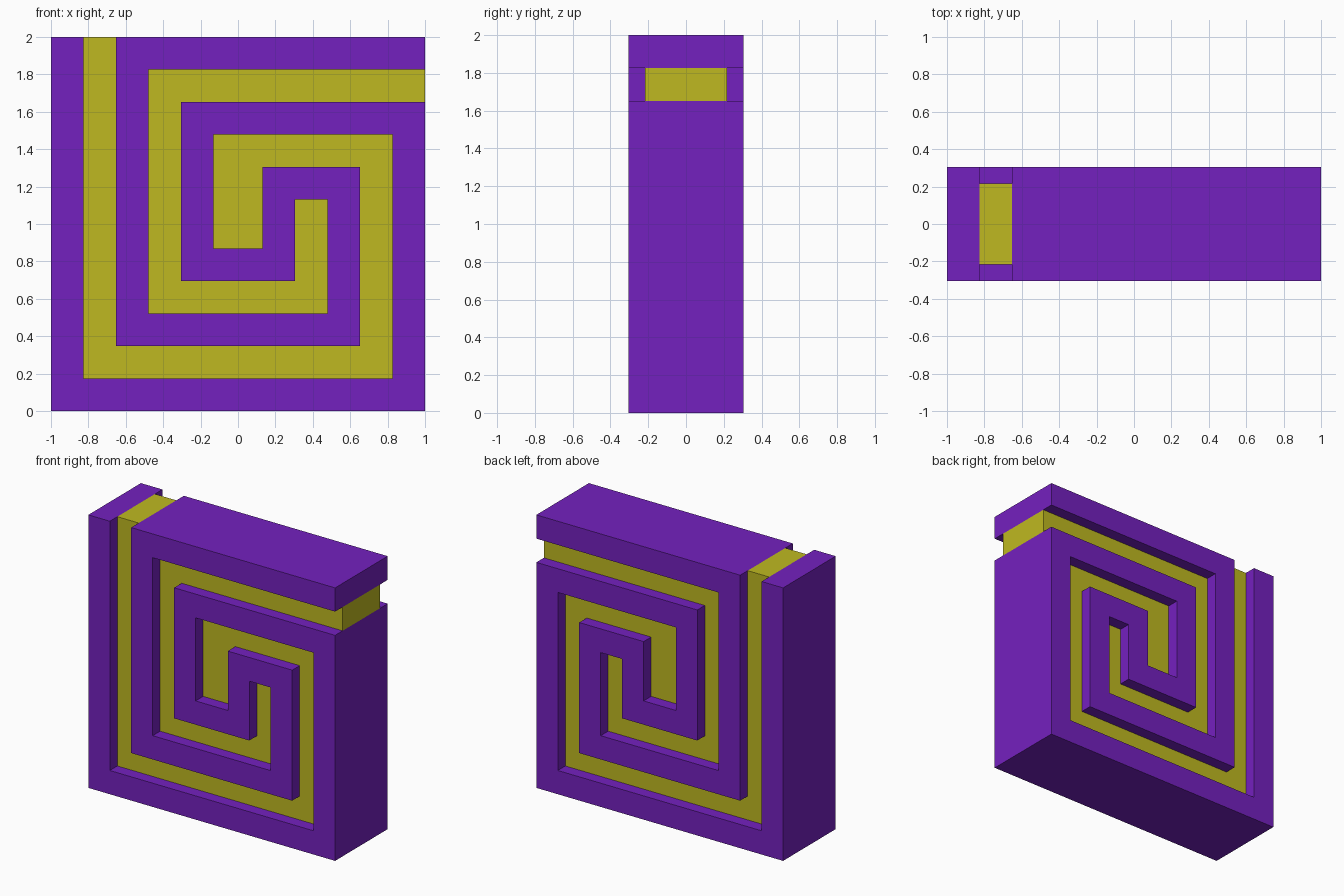
import bpy
import bmesh
from mathutils import Vector

cube = bpy.data.objects.get("Cube")
if cube:
    bpy.data.objects.remove(cube, do_unlink=True)

U = 2 / 23  # the design sits on a 23 x 23 grid


def make_material(name, rgb):
    mat = bpy.data.materials.new(name)
    mat.use_nodes = True
    mat.diffuse_color = (*rgb, 1)
    mat.node_tree.nodes["Principled BSDF"].inputs["Base Color"].default_value = (*rgb, 1)
    return mat


def ribbon(name, path, halves, depth, mat):
    """Mitred band along a right-angled path (grid x, z), extruded through y."""
    pts = [Vector(p) for p in path]
    offsets = []
    for a, b, h in zip(pts, pts[1:], halves):
        d = (b - a).normalized()
        offsets.append(Vector((-d.y, d.x)) * h)
    bm = bmesh.new()
    rails = []
    for i, p in enumerate(pts):
        # at a corner the offsets of both neighbouring segments add up
        off = sum(offsets[max(i - 1, 0):i + 1], Vector((0, 0)))
        rails.append([bm.verts.new(((q.x - 11.5) * U, -depth * U / 2, q.y * U))
                      for q in (p + off, p - off)])
    faces = [bm.faces.new((a[0], a[1], b[1], b[0])) for a, b in zip(rails, rails[1:])]
    extruded = bmesh.ops.extrude_face_region(bm, geom=faces, use_keep_orig=True)
    back = [v for v in extruded["geom"] if isinstance(v, bmesh.types.BMVert)]
    bmesh.ops.translate(bm, verts=back, vec=(0, depth * U, 0))
    bmesh.ops.recalc_face_normals(bm, faces=bm.faces)
    mesh = bpy.data.meshes.new(name)
    bm.to_mesh(mesh)
    bm.free()
    mesh.materials.append(mat)
    obj = bpy.data.objects.new(name, mesh)
    bpy.context.collection.objects.link(obj)
    return obj


purple = make_material("purple", (0.175, 0.015, 0.52))
yellow = make_material("yellow", (0.52, 0.485, 0.015))

# Deep wall that winds to the middle and back out again
wall = [(1, 23), (1, 1), (22, 1), (22, 18), (9, 18), (9, 9), (14, 9),
        (14, 14), (18, 14), (18, 5), (5, 5), (5, 22), (23, 22)]
ribbon("spiral_wall", wall, [1] * 12, 7, purple)

# Recessed channel floors; the first one ends in a wider chamber
ribbon("outer_channel", [(3, 23), (3, 3), (20, 3), (20, 16), (11.5, 16), (11.5, 10)],
       [1, 1, 1, 1, 1.5], 5, yellow)
ribbon("inner_channel", [(16, 13), (16, 7), (7, 7), (7, 20), (23, 20)],
       [1] * 4, 5, yellow)
